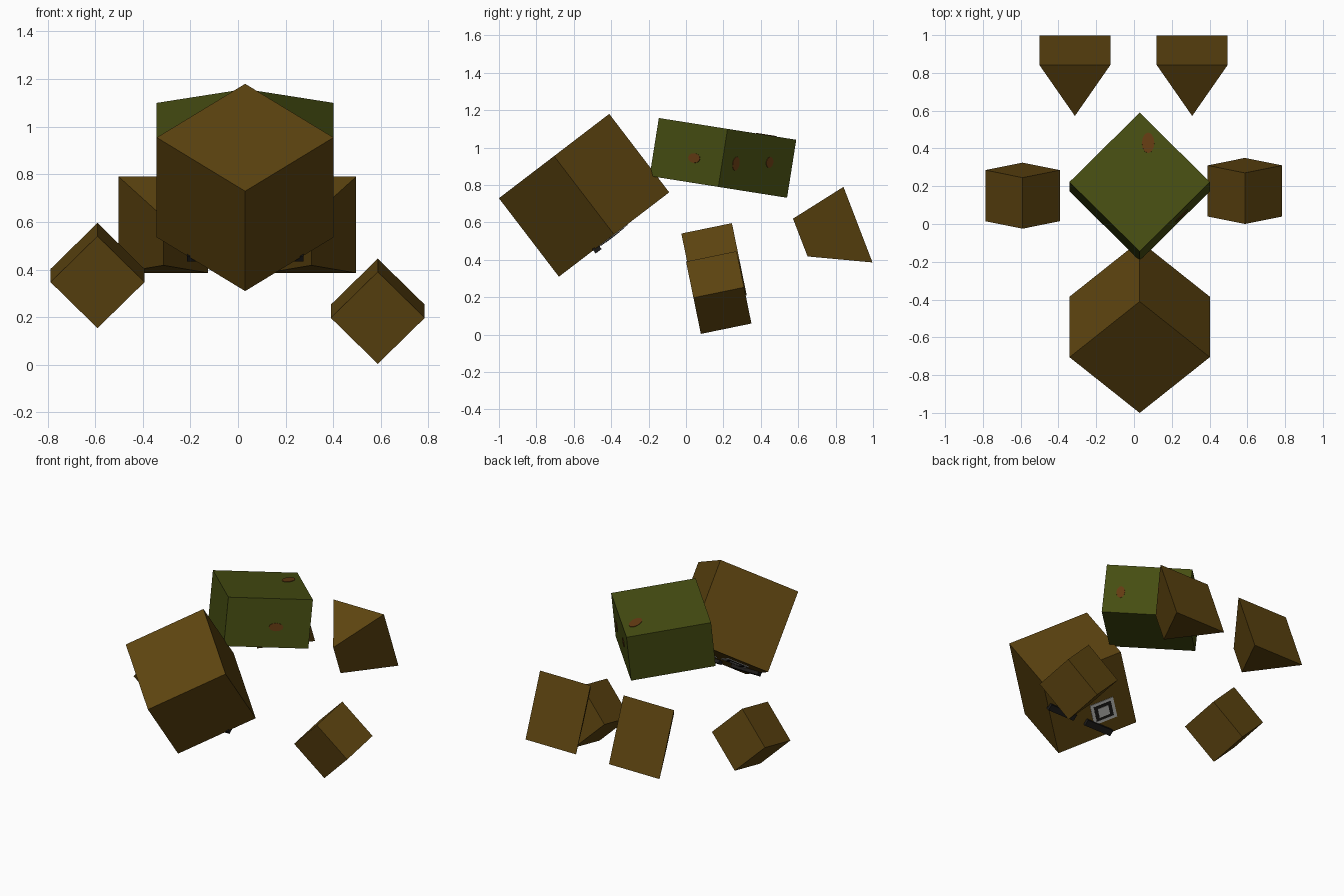
import bpy, bmesh, math
from mathutils import Matrix, Vector

if "Cube" in bpy.data.objects:
    bpy.data.objects.remove(bpy.data.objects["Cube"])


def material(name, rgb):
    m = bpy.data.materials.new(name)
    m.diffuse_color = (*rgb, 1)
    m.use_nodes = True
    m.node_tree.nodes["Principled BSDF"].inputs["Base Color"].default_value = m.diffuse_color
    return m


BROWN = material("brown", (0.11, 0.058, 0.005))
GREEN = material("moss_green", (0.062, 0.076, 0.006))
RUST = material("rust_spot", (0.125, 0.043, 0.006))
BLACK = material("charcoal", (0.012, 0.011, 0.01))
WHITE = material("pale_grey", (0.5, 0.5, 0.48))


def finish(bm, name, mat):
    bmesh.ops.recalc_face_normals(bm, faces=bm.faces)
    me = bpy.data.meshes.new(name)
    bm.to_mesh(me)
    bm.free()
    me.materials.append(mat)
    ob = bpy.data.objects.new(name, me)
    bpy.context.collection.objects.link(ob)
    return ob


def frame(centre, pitch):
    return Matrix.Translation(centre) @ Matrix.Rotation(math.radians(pitch), 4, 'X')


TURN = Matrix.Rotation(math.radians(45), 4, 'Z')


def box(name, mat, base, size, offset=(0, 0, 0), turned=True):
    bm = bmesh.new()
    bmesh.ops.create_cube(bm, size=1)
    m = base @ Matrix.Translation(offset)
    if turned:
        m = m @ TURN
    bm.transform(m @ Matrix.Diagonal((*size, 1)))
    return finish(bm, name, mat)


def spot(name, base, offset, normal, rx, ry):
    # thin oval plate lying on a face
    bm = bmesh.new()
    bmesh.ops.create_cone(bm, cap_ends=True, segments=12, radius1=1, radius2=1, depth=1)
    rot = Vector(normal).to_track_quat('Z', 'Y').to_matrix().to_4x4()
    bm.transform(base @ Matrix.Translation(offset) @ rot @ Matrix.Diagonal((rx, ry, 0.006, 1)))
    return finish(bm, name, RUST)


# Head: tilted cube standing on its edge
head = frame((0.03, -0.545, 0.745), 37.4)
box("head", BROWN, head, (0.525, 0.525, 0.528))

# Face features on the underside of the head
for side, tag in ((-1, "left"), (1, "right")):
    x = side * 0.12
    box("eye_white_" + tag, WHITE, head, (0.145, 0.155, 0.006), (x, -0.015, -0.265))
    box("eye_dark_" + tag, BLACK, head, (0.105, 0.115, 0.006), (x, -0.015, -0.267))
    box("eye_glint_" + tag, WHITE, head, (0.065, 0.07, 0.006), (x, -0.015, -0.269))
    box("cheek_bar_" + tag, BLACK, head, (0.2, 0.04, 0.03),
        (side * 0.145, -0.12, -0.27), turned=False)

# Body: flat diamond slab
body = frame((0.03, 0.1975, 0.945), -9)
box("body", GREEN, body, (0.526, 0.526, 0.314))
spot("body_spot_top", body, (0.045, 0.21, 0.157), (0, 0, 1), 0.033, 0.055)
side_frame = body @ TURN
spot("body_spot_front", side_frame, (0.05, -0.263, -0.025), (0, -1, 0), 0.045, 0.026)
spot("body_spot_rear_a", side_frame, (0.263, -0.16, -0.02), (1, 0, 0), 0.026, 0.038)
spot("body_spot_rear_b", side_frame, (0.263, 0.09, 0.015), (1, 0, 0), 0.026, 0.03)

# Front feet: small tilted cubes at different heights
for name, c in (("front_foot_right", (0.587, 0.175, 0.225)),
                ("front_foot_left", (-0.59, 0.15, 0.375))):
    box(name, BROWN, frame(c, -78.4), (0.279, 0.279, 0.276))

# Hind feet: tapered wedges with the sharp edge forward
for name, cx in (("hind_foot_right", 0.308), ("hind_foot_left", -0.313)):
    bm = bmesh.new()
    top = [(0, 0.572, 0.62), (-0.188, 0.842, 0.79), (0.188, 0.842, 0.79)]
    low = [(0, 0.65, 0.418), (-0.188, 0.997, 0.386), (0.188, 0.997, 0.386)]
    t = [bm.verts.new((x + cx, y, z)) for x, y, z in top]
    b = [bm.verts.new((x + cx, y, z)) for x, y, z in low]
    bm.faces.new(t)
    bm.faces.new(b)
    for i in range(3):
        j = (i + 1) % 3
        bm.faces.new((t[i], t[j], b[j], b[i]))
    finish(bm, name, BROWN)
